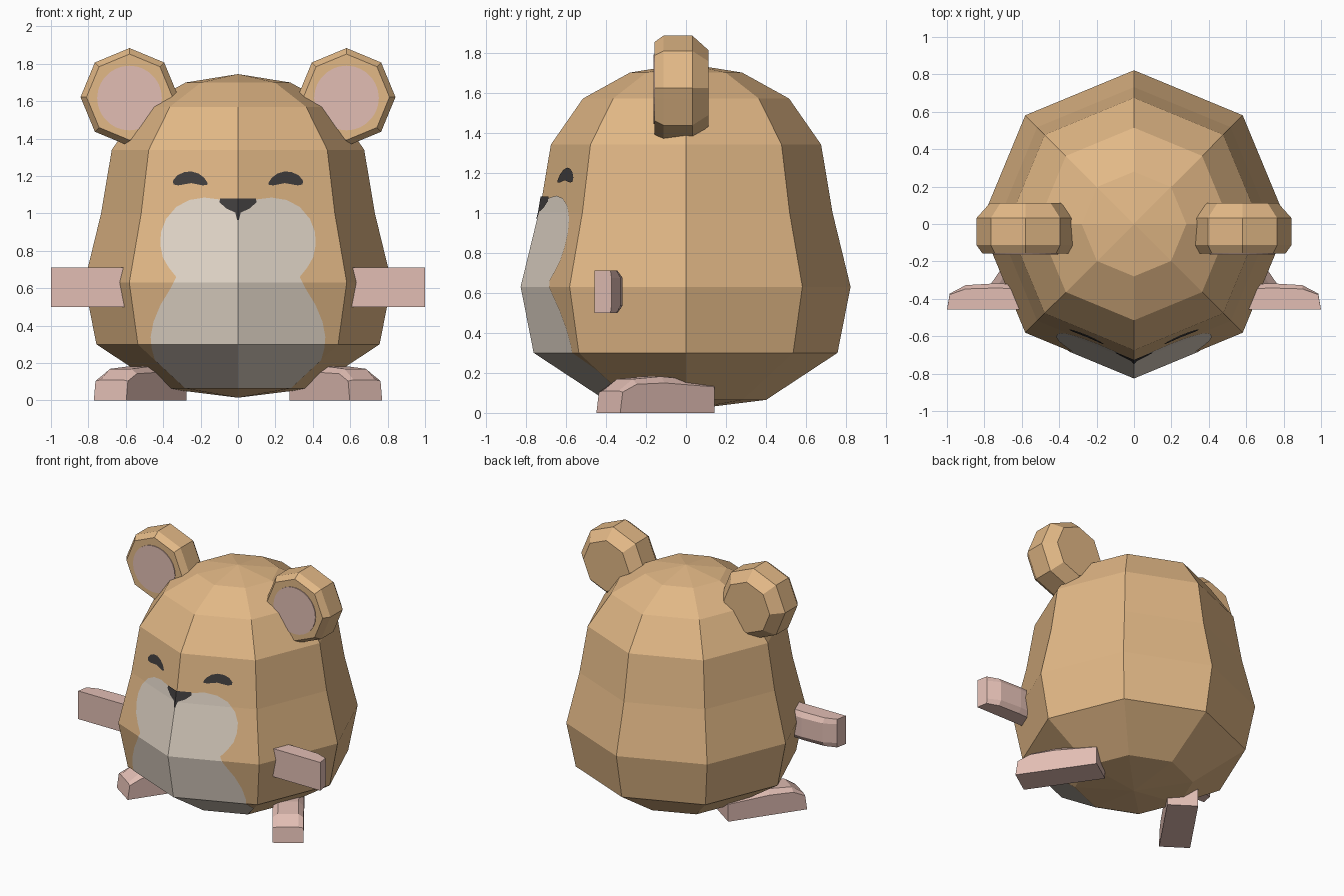
import bpy, bmesh, math
from mathutils import Vector

if "Cube" in bpy.data.objects:
    bpy.data.objects.remove(bpy.data.objects["Cube"])


def material(name, rgb):
    m = bpy.data.materials.new(name)
    lin = [((c / 255 + 0.055) / 1.055) ** 2.4 for c in rgb]
    m.diffuse_color = (*lin, 1)
    m.use_nodes = True
    m.node_tree.nodes["Principled BSDF"].inputs["Base Color"].default_value = m.diffuse_color
    return m


TAN = material("tan fur", (226, 184, 134))
CREAM = material("pale muzzle", (226, 214, 200))
PINK = material("pink skin", (226, 190, 180))
DARK = material("dark grey", (64, 61, 61))


def finish(bm, name, mat, recalc=True):
    if recalc:
        bmesh.ops.recalc_face_normals(bm, faces=bm.faces)
    mesh = bpy.data.meshes.new(name)
    bm.to_mesh(mesh)
    bm.free()
    mesh.materials.append(mat)
    ob = bpy.data.objects.new(name, mesh)
    bpy.context.collection.objects.link(ob)
    return ob


def loft(name, sections, mat):
    """Skin closed sections; a single-point section makes a pole."""
    bm = bmesh.new()
    rings = [[bm.verts.new(p) for p in s] for s in sections]
    for a, b in zip(rings, rings[1:]):
        n = max(len(a), len(b))
        for i in range(n):
            j = (i + 1) % n
            if len(a) == 1:
                bm.faces.new((a[0], b[j], b[i]))
            elif len(b) == 1:
                bm.faces.new((a[i], a[j], b[0]))
            else:
                bm.faces.new((a[i], a[j], b[j], b[i]))
    for r in (rings[0], rings[-1]):
        if len(r) > 2:
            bm.faces.new(r)
    return finish(bm, name, mat)


def circle(r, n=8):
    return [(r * math.cos(2 * math.pi * i / n), r * math.sin(2 * math.pi * i / n))
            for i in range(n)]


# Body: eight-sided egg with a corner facing the front
profile = [(0.065, 0.40), (0.30, 0.757), (0.63, 0.822), (1.0, 0.732),
           (1.34, 0.675), (1.57, 0.515), (1.70, 0.28)]
body = loft("body", [[(0, 0, 0.015)]]
            + [[(x, y, z) for x, y in circle(r)] for z, r in profile]
            + [[(0, 0, 1.745)]], TAN)


def clip(poly, corners):
    """Clip a 2D outline to a convex counter-clockwise polygon."""
    for k, a in enumerate(corners):
        b = corners[(k + 1) % len(corners)]
        side = lambda p: (b[0]-a[0])*(p[1]-a[1]) - (b[1]-a[1])*(p[0]-a[0])
        out = []
        for i, p in enumerate(poly):
            q = poly[(i + 1) % len(poly)]
            sp, sq = side(p), side(q)
            if sp >= 0:
                out.append(p)
            if (sp >= 0) != (sq >= 0):
                t = sp / (sp - sq)
                out.append((p[0] + t*(q[0]-p[0]), p[1] + t*(q[1]-p[1])))
        poly = out
        if not poly:
            break
    return poly


def paint(name, outline, mat, lift):
    """Lay a front-projected outline on the body as thin facets."""
    bm = bmesh.new()
    for f in body.data.polygons:
        n = f.normal
        if n.y > -0.3:
            continue
        corners = [(v.x, v.z) for v in (body.data.vertices[i].co for i in f.vertices)]
        area = sum(a[0]*b[1] - b[0]*a[1] for a, b in zip(corners, corners[1:] + corners[:1]))
        if area < 0:
            corners.reverse()
        c = f.center
        verts = []
        for x, z in clip(outline, corners):
            y = c.y - (n.x*(x - c.x) + n.z*(z - c.z)) / n.y - lift
            p = Vector((x, y, z))
            if not verts or ((verts[-1].co - p).length > 1e-4
                             and (verts[0].co - p).length > 1e-4):
                verts.append(bm.verts.new(p))
        if len(verts) > 2:
            face = bm.faces.new(verts)
            face.normal_update()
            if face.normal.y > 0:
                face.normal_flip()
    finish(bm, name, mat, recalc=False)


def mirrored(half):
    return half + [(-x, z) for x, z in reversed(half)]


# Muzzle and belly patch
paint("muzzle_and_belly", mirrored([
    (0.05, 1.06), (0.10, 1.075), (0.18, 1.085), (0.26, 1.072), (0.33, 1.035),
    (0.385, 0.97), (0.412, 0.90), (0.415, 0.83), (0.402, 0.765), (0.37, 0.71),
    (0.33, 0.66), (0.36, 0.60), (0.415, 0.51), (0.452, 0.42), (0.467, 0.34),
    (0.462, 0.28), (0.44, 0.20), (0.40, 0.13), (0.35, 0.066)]), CREAM, 0.004)

# Nose
paint("nose", mirrored([(0.095, 1.08), (0.10, 1.06), (0.06, 1.025),
                        (0.015, 1.005), (0.005, 0.965)]), DARK, 0.008)

# Closed, arched eyes
eye = [(0.345, 1.155), (0.348, 1.175), (0.325, 1.203), (0.29, 1.22), (0.25, 1.225),
       (0.21, 1.213), (0.18, 1.19), (0.163, 1.163), (0.165, 1.152), (0.19, 1.15),
       (0.25, 1.162), (0.32, 1.15)]


def limb(name, origin, along, across, up, thick, side):
    """Paw with a flat sole, chamfered back and lowered tip."""
    o, a, w, u = (Vector(v) for v in (origin, along, across, up))
    sections = []
    # distance from tip at sole, at top, side height, top height
    for d0, d1, hs, ht in ((0, 0.015, 0.08, 0.085), (0.1, 0.1, 0.11, 0.13),
                           (0.27, 0.27, 0.115, 0.14), (0.57, 0.57, 0.10, 0.12)):
        pts = []
        for v, h, d in ((-0.105, 0, d0), (-0.105, hs, d1), (-0.07, ht, d1),
                        (0.07, ht, d1), (0.105, hs, d1), (0.105, 0, d0)):
            p = o - a*d + w*v + u*(h*thick)
            pts.append((p.x*side, p.y, p.z))
        sections.append(pts)
    loft(name, sections, PINK)


for label, s in (("left", 1), ("right", -1)):
    paint(label + "_eye", [(s*x, z) for x, z in eye], DARK, 0.004)
    # Ear: bevelled octagon with a pink disc in front
    loft(label + "_ear", [[(s*0.58 + x, y, 1.622 + z) for x, z in circle(r)]
                          for y, r in ((-0.158, 0.23), (-0.113, 0.262),
                                       (0.032, 0.262), (0.112, 0.19))], TAN)
    loft(label + "_inner_ear", [[(s*0.58 + x, y, 1.617 + z) for x, z in circle(0.173, 28)]
                                for y in (-0.163, -0.157)], PINK)
    limb(label + "_arm", (1.0, -0.457, 0.605), (1, 0, 0), (0, 0, 1), (0, 1, 0), 1.0, s)
    limb(label + "_foot", (0.684, -0.388, 0), (0.566, -0.825, 0),
         (0.825, 0.566, 0), (0, 0, 1), 1.3, s)
